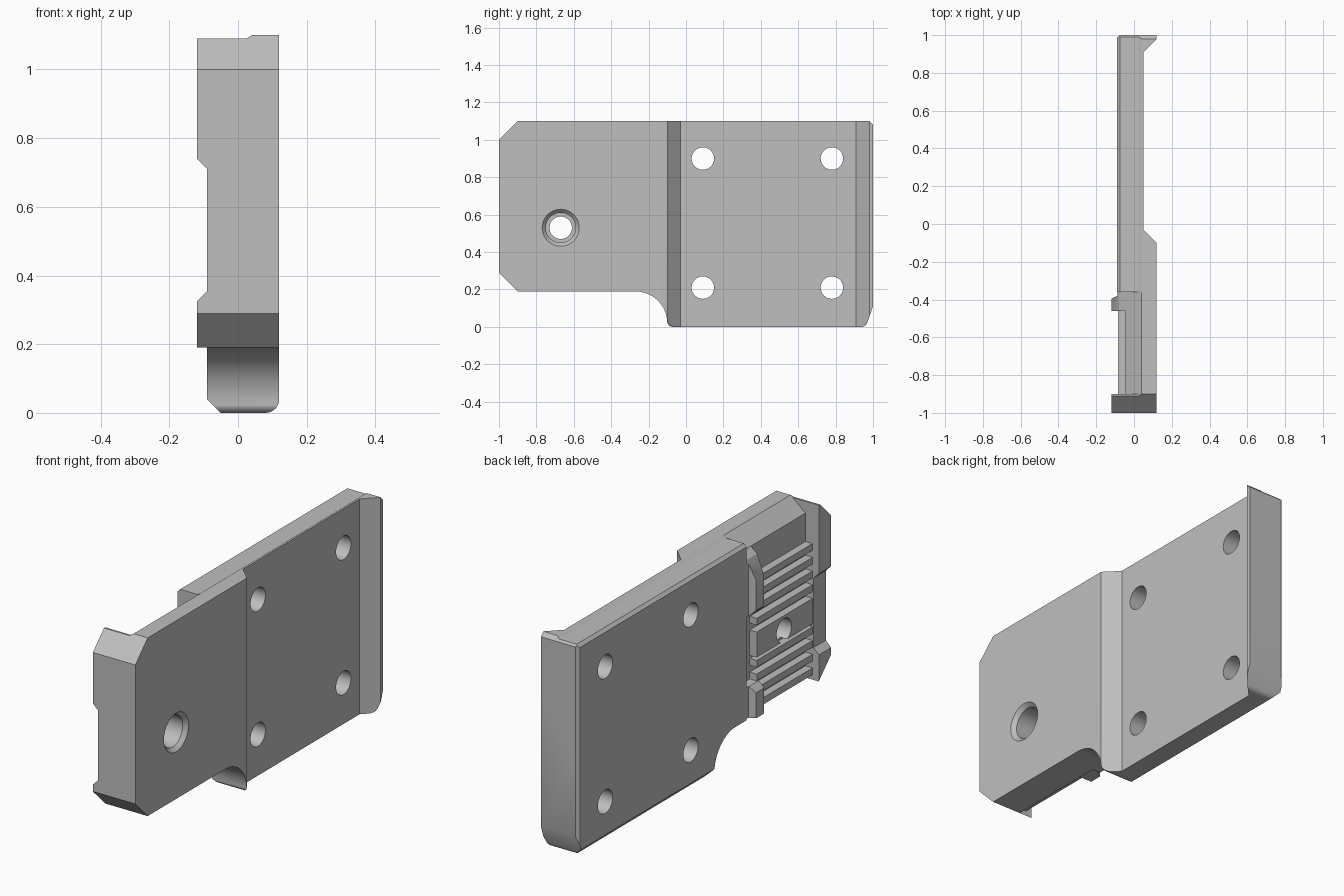
import bpy, bmesh, math
from mathutils import Matrix

cube = bpy.data.objects.get("Cube")
if cube:
    bpy.data.objects.remove(cube, do_unlink=True)

grey = bpy.data.materials.new("plain grey")
grey.use_nodes = True
COLOR = (0.52, 0.52, 0.52, 1)
grey.diffuse_color = COLOR
grey.node_tree.nodes["Principled BSDF"].inputs["Base Color"].default_value = COLOR


def finish(bm, name):
    bmesh.ops.recalc_face_normals(bm, faces=bm.faces)
    mesh = bpy.data.meshes.new(name)
    bm.to_mesh(mesh)
    bm.free()
    mesh.materials.append(grey)
    ob = bpy.data.objects.new(name, mesh)
    bpy.context.collection.objects.link(ob)
    return ob


def prism(name, points, axis, low, high):
    """Extrude a 2D profile along an axis; the profile uses the other two axes in order."""
    bm = bmesh.new()

    def place(p, t):
        c = list(p)
        c.insert("xyz".index(axis), t)
        return bm.verts.new(c)
    face = bm.faces.new([place(p, low) for p in points])
    step = [0, 0, 0]
    step["xyz".index(axis)] = high - low
    new = bmesh.ops.extrude_face_region(bm, geom=[face])["geom"]
    bmesh.ops.translate(bm, vec=step, verts=[v for v in new if isinstance(v, bmesh.types.BMVert)])
    return finish(bm, name)


def box(name, x0, x1, y0, y1, z0, z1):
    return prism(name, [(x0, y0), (x1, y0), (x1, y1), (x0, y1)], "z", z0, z1)


def rod(name, y, z, x0, x1, r0, r1):
    bm = bmesh.new()
    turn = Matrix.Translation(((x0 + x1) / 2, y, z)) @ Matrix.Rotation(math.pi / 2, 4, "Y")
    bmesh.ops.create_cone(bm, cap_ends=True, segments=40, radius1=r0, radius2=r1,
                          depth=x1 - x0, matrix=turn)
    return finish(bm, name)


def combine(ob, tool, operation):
    mod = ob.modifiers.new(operation.lower(), "BOOLEAN")
    mod.object, mod.operation, mod.solver = tool, operation, "EXACT"
    bpy.context.view_layer.objects.active = ob
    bpy.ops.object.modifier_apply(modifier=mod.name)
    bpy.data.objects.remove(tool, do_unlink=True)


def arc(cy, cz, r, start, end, count=10):
    steps = [math.radians(start + (end - start) * i / count) for i in range(count + 1)]
    return [(cy + r * math.cos(a), cz + r * math.sin(a)) for a in steps]


def side_outline():
    points = [(-0.9, 0.19)] + arc(-0.27, 0.02, 0.17, 90, 0)
    points += arc(-0.07, 0.03, 0.03, 180, 270, 4)
    points += arc(0.94, 0.03, 0.03, 270, 340, 4)
    points += [(1, 0.11), (1, 1.08), (0.98, 1.1), (-0.9, 1.1), (-1, 1), (-1, 0.29)]
    return prism("side_outline", points, "x", -0.3, 0.3)


# Main plate: plan, side and end profiles intersected
body = prism("main_plate", [
    (0.12, -1), (0.12, -0.1), (0.05, -0.03), (0.05, 0.91), (0.12, 0.98), (0.12, 1),
    (-0.075, 1), (-0.09, 0.985), (-0.09, -0.36), (-0.045, -0.36), (-0.045, -1)], "z", 0, 1.1)
combine(body, side_outline(), "INTERSECT")
section = [(-0.05, 0)] + arc(0.08, 0.04, 0.04, 270, 360, 6)
section += [(0.12, 1.1), (0.04, 1.1), (0.025, 1.09), (-0.075, 1.09), (-0.09, 1.075), (-0.09, 0.04)]
combine(body, prism("end_profile", section, "y", -1.2, 1.2), "INTERSECT")

# Sloped top edge above the grip
combine(body, prism("slope", [(0.04, 1.1), (0.04, 1.2), (-0.2, 1.2), (-0.2, 1.03), (-0.045, 1.03)],
                    "y", -0.9, -0.36), "DIFFERENCE")

# Front flange with a stepped notch
flange = prism("front_flange", [
    (0, 0.19), (-0.12, 0.19), (-0.12, 0.325), (-0.09, 0.355), (-0.09, 0.71),
    (-0.12, 0.74), (-0.12, 1.09), (0, 1.09)], "y", -1, -0.9)
combine(flange, side_outline(), "INTERSECT")
combine(body, flange, "UNION")

# Clips at the rear of the grip
clips = {
    "upper_clip": [(-0.02, 0.715), (-0.09, 0.715), (-0.12, 0.745), (-0.12, 0.9),
                   (-0.08, 1.0), (-0.02, 1.05)],
    "lower_clip": [(-0.02, 0.195), (-0.12, 0.195), (-0.12, 0.325), (-0.09, 0.355), (-0.02, 0.355)],
}
for name, points in clips.items():
    clip = prism(name, points, "y", -0.46, -0.35)
    plan = [(-0.01, -0.47), (-0.13, -0.47), (-0.13, -0.4), (-0.088, -0.38), (-0.088, -0.34), (-0.01, -0.34)]
    combine(clip, prism("clip_plan", plan, "z", 0, 1.2), "INTERSECT")
    combine(body, clip, "UNION")

# Grip slats and the wider pad around the bolt hole
for top in (0.885, 0.815, 0.745, 0.675, 0.46, 0.39, 0.32, 0.25):
    combine(body, box("grip_slat", -0.085, -0.02, -0.905, -0.45, top - 0.035, top), "UNION")
combine(body, box("bolt_pad", -0.085, -0.02, -0.905, -0.45, 0.475, 0.605), "UNION")

# Mounting holes
for y in (0.09, 0.78):
    for z in (0.21, 0.9):
        combine(body, rod("hole", y, z, -0.3, 0.3, 0.06, 0.06), "DIFFERENCE")

# Countersunk bolt hole
combine(body, rod("bolt_hole", -0.67, 0.53, -0.3, 0.3, 0.06, 0.06), "DIFFERENCE")
combine(body, rod("counterbore", -0.67, 0.53, 0.0, 0.3, 0.08, 0.08), "DIFFERENCE")
combine(body, rod("countersink", -0.67, 0.53, 0.1, 0.121, 0.08, 0.1), "DIFFERENCE")

bpy.ops.object.select_all(action="DESELECT")
body.select_set(True)
bpy.context.view_layer.objects.active = body
bpy.ops.object.shade_smooth_by_angle(angle=math.radians(25))
